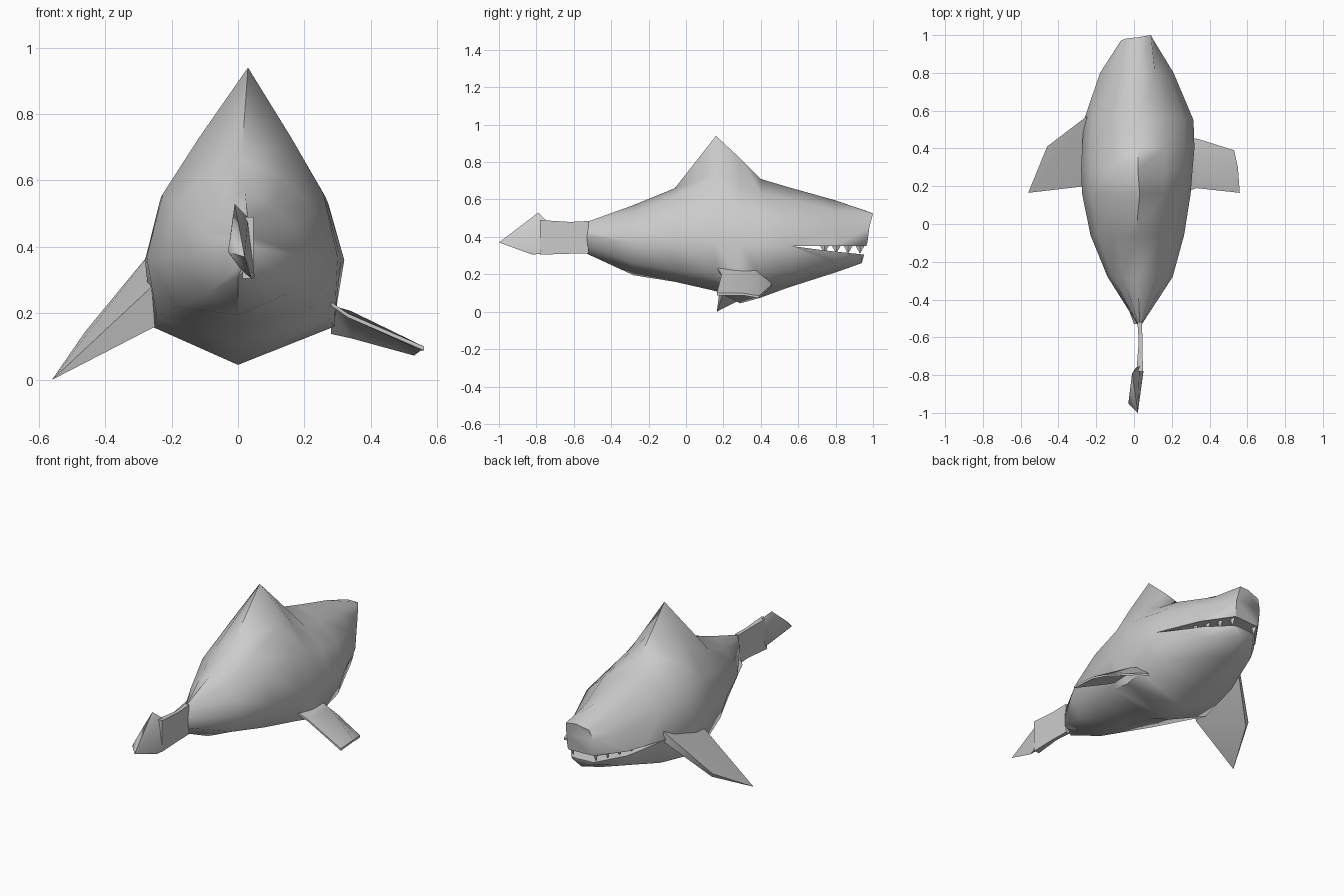
import bpy, bmesh, math


def finish(name, bm, angle=35):
    bmesh.ops.recalc_face_normals(bm, faces=bm.faces)
    me = bpy.data.meshes.new(name)
    bm.to_mesh(me)
    bm.free()
    ob = bpy.data.objects.new(name, me)
    bpy.context.collection.objects.link(ob)
    smooth(ob, angle)
    return ob


def smooth(ob, angle=35):
    bpy.ops.object.select_all(action='DESELECT')
    bpy.context.view_layer.objects.active = ob
    ob.select_set(True)
    bpy.ops.object.shade_smooth_by_angle(angle=math.radians(angle))


def hull(name, points, angle=60):
    bm = bmesh.new()
    for p in points:
        bm.verts.new(p)
    res = bmesh.ops.convex_hull(bm, input=bm.verts)
    junk = {v for v in res["geom_interior"] + res["geom_unused"]
            if isinstance(v, bmesh.types.BMVert)}
    bmesh.ops.delete(bm, geom=list(junk), context='VERTS')
    return finish(name, bm, angle)


def loft(name, rings, angle=60):
    bm = bmesh.new()
    rows = [[bm.verts.new(p) for p in r] for r in rings]
    n = len(rows[0])
    for a, b in zip(rows, rows[1:]):
        for i in range(n):
            j = (i + 1) % n
            bm.faces.new((a[i], a[j], b[j], b[i]))
    bm.faces.new(rows[0])
    bm.faces.new(rows[-1])
    return finish(name, bm, angle)


# Body: y, centre x, right x, left x, low-corner width, z of top, shoulder, upper, side, low, bottom
stations = [
    (-0.53, 0.03, 0.042, 0.018, 0.9, 0.48, 0.46, 0.43, 0.40, 0.35, 0.31),
    (-0.28, 0.02, 0.205, -0.14, 0.7, 0.57, 0.52, 0.45, 0.37, 0.26, 0.195),
    (-0.06, 0.01, 0.265, -0.23, 0.8, 0.66, 0.61, 0.52, 0.37, 0.22, 0.16),
    (0.16, 0.03, 0.30, -0.275, 0.9, 0.94, 0.73, 0.56, 0.37, 0.19, 0.11),
    (0.29, 0.02, 0.31, -0.28, 0.93, 0.82, 0.68, 0.55, 0.36, 0.16, 0.045),
    (0.40, 0.02, 0.32, -0.275, 0.9, 0.71, 0.63, 0.53, 0.36, 0.18, 0.075),
    (0.55, 0.02, 0.315, -0.265, 0.85, 0.665, 0.60, 0.50, 0.355, 0.20, 0.13),
    (0.80, 0.02, 0.21, -0.18, 0.85, 0.595, 0.54, 0.46, 0.35, 0.26, 0.21),
]
rings = []
for y, cx, rx, lx, low, *z in stations:
    widths = (0.48, 0.84, 1.0, low)
    right = [(cx + (rx - cx) * w, y, h) for w, h in zip(widths, z[1:5])]
    left = [(cx + (lx - cx) * w, y, h) for w, h in zip(widths, z[1:5])]
    rings.append([(cx, y, z[0])] + right + [(0, y, z[5])] + left[::-1])
# Snout end: slanted nose with the lower jaw set back
rings.append([(0.03, 0.99, 0.53), (0.09, 1.0, 0.525), (0.10, 0.98, 0.45), (0.10, 0.97, 0.37),
              (0.09, 0.94, 0.29), (0.03, 0.94, 0.26), (-0.05, 0.94, 0.29),
              (-0.07, 0.96, 0.37), (-0.07, 0.97, 0.45), (-0.05, 0.98, 0.51)])
body = loft("body", rings)

# Mouth: thin slit that widens toward the snout
cutter = hull("mouth_cutter", [(x, y, z) for x in (-0.5, 0.5) for y, z in
              ((0.56, 0.352), (0.75, 0.352), (1.1, 0.352), (1.1, 0.29), (0.74, 0.328))])
mod = body.modifiers.new("mouth", 'BOOLEAN')
mod.operation = 'DIFFERENCE'
mod.solver = 'EXACT'
mod.object = cutter
bpy.context.view_layer.objects.active = body
bpy.ops.object.modifier_apply(modifier=mod.name)
bpy.data.objects.remove(cutter)
smooth(body, 60)

# Teeth along both sides of the jaw
for side, inner, outer in (("right", 0.19, 0.09), ("left", -0.16, -0.06)):
    for i in range(4):
        t = i / 3
        x, y = inner + (outer - inner) * t, 0.74 + 0.19 * t
        hull(f"tooth_{side}_{i + 1}",
             [(x - 0.012, y, 0.355), (x + 0.012, y, 0.355),
              (x, y - 0.025, 0.355), (x, y + 0.025, 0.355), (x, y, 0.31)], 30)

# Right fin: thin plate with a drooping leading edge
edge = [[(0.28, 0.46, 0.15), (0.28, 0.38, 0.225), (0.28, 0.17, 0.235)],
        [(0.34, 0.45, 0.137), (0.34, 0.37, 0.207), (0.33, 0.19, 0.20)],
        [(0.53, 0.39, 0.085), (0.55, 0.30, 0.10), (0.56, 0.165, 0.10)]]
loft("right_fin", [row + [(x, y, z - 0.012) for x, y, z in row[::-1]] for row in edge], 40)

# Left fin: broad blade swept down and back
hull("left_fin", [(-0.25, 0.57, 0.40), (-0.25, 0.57, 0.34), (-0.26, 0.20, 0.28),
                  (-0.25, 0.22, 0.16), (-0.46, 0.41, 0.145), (-0.45, 0.40, 0.12),
                  (-0.56, 0.165, 0.0)], 40)

# Tail stalk and fluke
loft("tail_stalk", [[(x + w, y, b), (x + w, y, t), (x - w, y, t), (x - w, y, b)]
     for x, w, y, b, t in ((0.03, 0.012, -0.52, 0.31, 0.485),
                           (0.035, 0.01, -0.62, 0.31, 0.48),
                           (0.03, 0.017, -0.78, 0.305, 0.49))])
hull("tail_fluke", [(-0.01, -0.79, 0.53), (0.03, -0.75, 0.49), (0.05, -0.78, 0.31),
                    (0.04, -0.82, 0.305), (0.01, -0.76, 0.33), (0.02, -1.0, 0.37),
                    (-0.03, -0.95, 0.385), (-0.02, -0.90, 0.44)])
